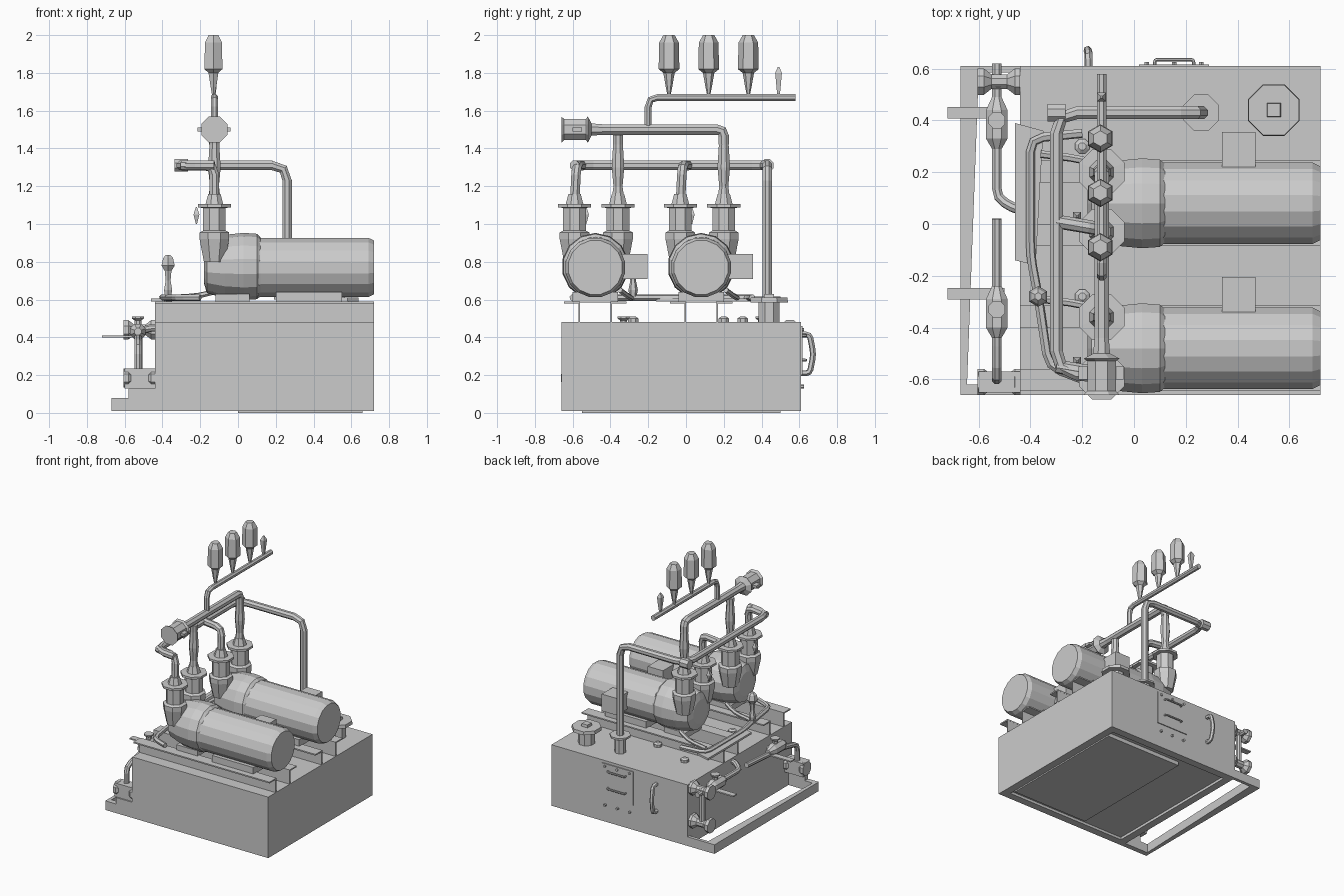
import bpy, bmesh, math
from mathutils import Vector, Matrix

if "Cube" in bpy.data.objects:
    bpy.data.objects.remove(bpy.data.objects["Cube"])


def finish(name, bm):
    bmesh.ops.recalc_face_normals(bm, faces=bm.faces)
    me = bpy.data.meshes.new(name)
    bm.to_mesh(me)
    bm.free()
    ob = bpy.data.objects.new(name, me)
    bpy.context.collection.objects.link(ob)
    return ob


def box(name, lo, hi):
    bm = bmesh.new()
    bmesh.ops.create_cube(bm, size=1)
    for v in bm.verts:
        v.co = Vector(lo[i] + (v.co[i] + .5) * (hi[i] - lo[i]) for i in range(3))
    return finish(name, bm)


def lathe(name, origin, profile, axis='Z', n=8):
    """Revolve (distance along axis, radius) pairs, capping both ends."""
    bm = bmesh.new()
    o = Vector(origin)
    rings = []
    for d, r in profile:
        ring = []
        for i in range(n):
            a = 2 * math.pi * (i + .5) / n
            u, w = r * math.cos(a), r * math.sin(a)
            p = {'X': (d, u, w), 'Y': (u, d, w), 'Z': (u, w, d)}[axis]
            ring.append(bm.verts.new(o + Vector(p)))
        rings.append(ring)
    for a, b in zip(rings, rings[1:]):
        for i in range(n):
            bm.faces.new((a[i], a[(i + 1) % n], b[(i + 1) % n], b[i]))
    bm.faces.new(rings[0])
    bm.faces.new(rings[-1])
    return finish(name, bm)


def pipe(name, pts, r, bend=.05, n=8):
    """Sweep a round section along a path with chamfered elbows."""
    pts = [Vector(p) for p in pts]
    path = [pts[0]]
    for a, b, c in zip(pts, pts[1:], pts[2:]):
        k = min(bend, (a - b).length * .45, (c - b).length * .45)
        p, q = b + (a - b).normalized() * k, b + (c - b).normalized() * k
        path += [p, (p + q) / 4 + b / 2, q]
    path.append(pts[-1])
    bm = bmesh.new()
    rings, prev = [], None
    side = (path[1] - path[0]).orthogonal().normalized()
    for i, p in enumerate(path):
        t = (path[min(i + 1, len(path) - 1)] - path[max(i - 1, 0)]).normalized()
        if prev:
            side = prev.rotation_difference(t) @ side
        prev = t
        rings.append([bm.verts.new(p + Matrix.Rotation(2 * math.pi * (j + .5) / n, 3, t) @ side * r)
                      for j in range(n)])
    for a, b in zip(rings, rings[1:]):
        for j in range(n):
            bm.faces.new((a[j], a[(j + 1) % n], b[(j + 1) % n], b[j]))
    bm.faces.new(rings[0])
    bm.faces.new(rings[-1])
    return finish(name, bm)


def prism(name, outline, z0, z1):
    bm = bmesh.new()
    f = bm.faces.new([bm.verts.new((x, y, z0)) for x, y in outline])
    ext = bmesh.ops.extrude_face_region(bm, geom=[f])['geom']
    bmesh.ops.translate(bm, vec=(0, 0, z1 - z0), verts=[v for v in ext if isinstance(v, bmesh.types.BMVert)])
    return finish(name, bm)


# Tank with base rim
box('tank', (-.44, -.66, .03), (.72, .61, .48))
for nm, lo, hi in (('front', (-.44, -.66), (.72, -.60)), ('back', (-.44, .55), (.72, .61)),
                   ('right', (.66, -.60), (.72, .55)), ('left', (-.44, -.60), (-.38, .55))):
    box('base_rim_' + nm, (*lo, .01), (*hi, .03))
box('base_foot', (.0, -.55, 0), (.66, .5, .03))

# Side drip frame, tapering along its length
prism('frame_side', [(-.67, -.66), (-.645, -.62), (-.60, .58), (-.60, .61), (-.67, .61)], .01, .08)
box('frame_front', (-.67, -.66, .01), (-.44, -.62, .08))
box('frame_back', (-.61, .585, .01), (-.44, .61, .08))
box('frame_block', (-.58, -.66, .08), (-.44, -.62, .13))

# Two identical pump sets
for k, yc in enumerate((-.48, .08), 1):
    t = f'_{k}'
    lathe('motor' + t, (0, yc, .77), [(.08, .165), (.12, .16), (.69, .16), (.72, .145)], 'X', 16)
    lathe('pump_head' + t, (0, yc, .775),
          [(-.18, .09), (-.165, .14), (-.07, .168), (.03, .178), (.1, .173), (.12, .155)], 'X', 14)
    box('terminal_box' + t, (.34, yc + .12, .71), (.47, yc + .275, .84))
    box('motor_foot' + t, (.2, yc - .12, .585), (.55, yc + .12, .64))
    box('pump_foot' + t, (-.12, yc - .1, .585), (.06, yc + .1, .63))
    # Mounting rails
    for s in (-1, 1):
        ya, yb = sorted((yc + s * .08, yc + s * .165))
        box(f'rail_flange{t}_{s}', (-.44, ya, .58), (.72, yb, .59))
        yw = yc + s * .085
        box(f'rail_web{t}_{s}', (-.44, yw - .004, .48), (.72, yw + .004, .585))
    # Suction and discharge ports with flanges
    for nm, dy in (('suction', -.11), ('discharge', .12)):
        lathe(f'{nm}_port{t}', (-.125, yc + dy, 0),
              [(.8, .06), (.92, .085), (.955, .085), (.965, .065), (1.085, .065), (1.088, .095),
               (1.105, .095), (1.107, .05), (1.16, .035)])
    pipe('return_riser' + t, [(-.125, yc - .11, 1.1), (-.125, yc - .1, 1.31), (-.3, yc - .07, 1.31)], .027)
    lathe('discharge_riser' + t, (-.125, yc + .12, 0),
          [(1.1, .04), (1.2, .026), (1.3, .036), (1.42, .028), (1.47, .03)])
    # Drain valve beside the pump
    pipe('drain_pipe' + t, [(-.1, yc + .13, .65), (-.2, yc + .17, .62), (-.36, yc + .19, .61)], .015, n=6)
    lathe('vent_cone' + t, (-.22, yc - .05, 0), [(1.0, .004), (1.05, .022), (1.09, .004)], n=4)

# Return line over the pumps and down into the tank
pipe('return_line', [(-.125, -.59, 1.31), (-.3, -.57, 1.31), (-.3, .43, 1.31), (.26, .43, 1.31), (.26, .43, .48)],
     .027, .08)
lathe('return_collar', (.26, .43, 0), [(.48, .04), (.6, .04), (.6, .075), (.615, .075)])
lathe('line_end_flange', (-.3, .43, 1.31), [(-.035, .036), (.035, .036)], 'X')

# Discharge header with end valve
pipe('discharge_header', [(-.125, -.52, 1.5), (-.125, .2, 1.5), (-.125, .2, 1.42)], .03, .08)
lathe('header_valve', (-.125, 0, 1.5),
      [(-.66, .075), (-.645, .06), (-.53, .06), (-.52, .075), (-.5, .035), (-.44, .03)], 'Y')
box('valve_handle', (-.215, -.60, 1.49), (-.04, -.55, 1.51))

# Gauge manifold
pipe('gauge_manifold', [(-.125, -.2, 1.5), (-.125, -.2, 1.67), (-.125, .58, 1.67)], .02, .05)
for k, y in enumerate((-.09, .12, .33), 1):
    lathe(f'gauge_{k}', (-.13, y, 0),
          [(1.68, .008), (1.73, .018), (1.8, .03), (1.82, .055), (1.96, .052), (2.0, .03)], n=6)
lathe('manifold_tap', (-.125, .49, 0), [(1.67, .008), (1.72, .015), (1.8, .025), (1.83, .006)], n=4)

# Tank fittings
lathe('filler_cap', (.54, .44, 0), [(.48, .06), (.585, .06), (.585, .108), (.61, .105)])
lathe('filler_knob', (.54, .44, 0), [(.6, .04), (.63, .035)], n=4)
for k, (x, y) in enumerate(((-.2, -.28), (.1, .2), (-.2, .3)), 1):
    lathe(f'tank_plug_{k}', (x, y, 0), [(.48, .03), (.5, .03), (.51, .015)])

# Drain pipes and tray at the head of the pumps
prism('drain_tray', [(-.46, -.14), (-.38, -.16), (-.36, .2), (-.35, .36), (-.46, .39)], .59, .605)
pipe('drain_line', [(-.2, .35, .61), (-.4, .33, .61), (-.4, -.12, .61), (-.37, -.28, .61), (-.33, -.55, .61),
                    (-.2, -.6, .61)], .018, n=6)
lathe('pressure_dial', (-.37, -.28, 0), [(.6, .015), (.65, .025), (.7, .015), (.75, .02), (.78, .04), (.82, .03),
                                        (.835, .015)], n=6)

# Cooling pipework on the left side
pipe('cooling_upper', [(-.53, .62, .43), (-.53, .1, .43), (-.46, .06, .45), (-.43, .06, .45)], .02)
pipe('cooling_lower', [(-.53, .02, .43), (-.53, -.42, .4), (-.53, -.6, .36), (-.53, -.6, .18)], .02)
pipe('cooling_drop', [(-.525, .55, .46), (-.525, .55, .18), (-.43, .55, .18)], .022, .03)
for k, (y, z) in enumerate(((.55, .44), (.55, .185), (-.61, .185)), 1):
    lathe(f'valve_flanges_{k}', (-.52, y, z),
          [(-.085, .055), (-.06, .055), (-.03, .03), (.03, .03), (.06, .055), (.08, .055)], 'X')
for k, y in enumerate((.4, -.33), 1):
    lathe(f'cooling_valve_{k}', (-.53, y, .43),
          [(-.11, .02), (-.07, .045), (.04, .045), (.09, .02)], 'Y')
    lathe(f'valve_stem_{k}', (-.53, y, 0), [(.40, .02), (.49, .02), (.5, .035), (.51, .035)])
for k, y in enumerate((.43, -.27), 1):
    box(f'valve_lever_{k}', (-.72, y - .022, .4), (-.5, y + .022, .41))
box('supply_block', (-.60, -.65, .13), (-.44, -.57, .235))

# Back face: inspection cover, handles and level gauge
box('inspection_cover', (.02, .61, .2), (.29, .617, .46))
for z in (.28, .41):
    pipe(f'cover_handle_{z}', [(.08, .61, z), (.08, .635, z), (.23, .635, z), (.23, .61, z)], .007, .01, 6)
for x in (.05, .155, .26):
    for z in (.14, .44):
        lathe(f'cover_bolt_{x}_{z}', (x, .61, z), [(0, .01), (.015, .01)], 'Y', 6)
pipe('level_gauge', [(-.175, .61, .415), (-.175, .655, .415), (-.18, .675, .31), (-.175, .655, .21), (-.175, .61, .21)],
     .016, .03, 6)
